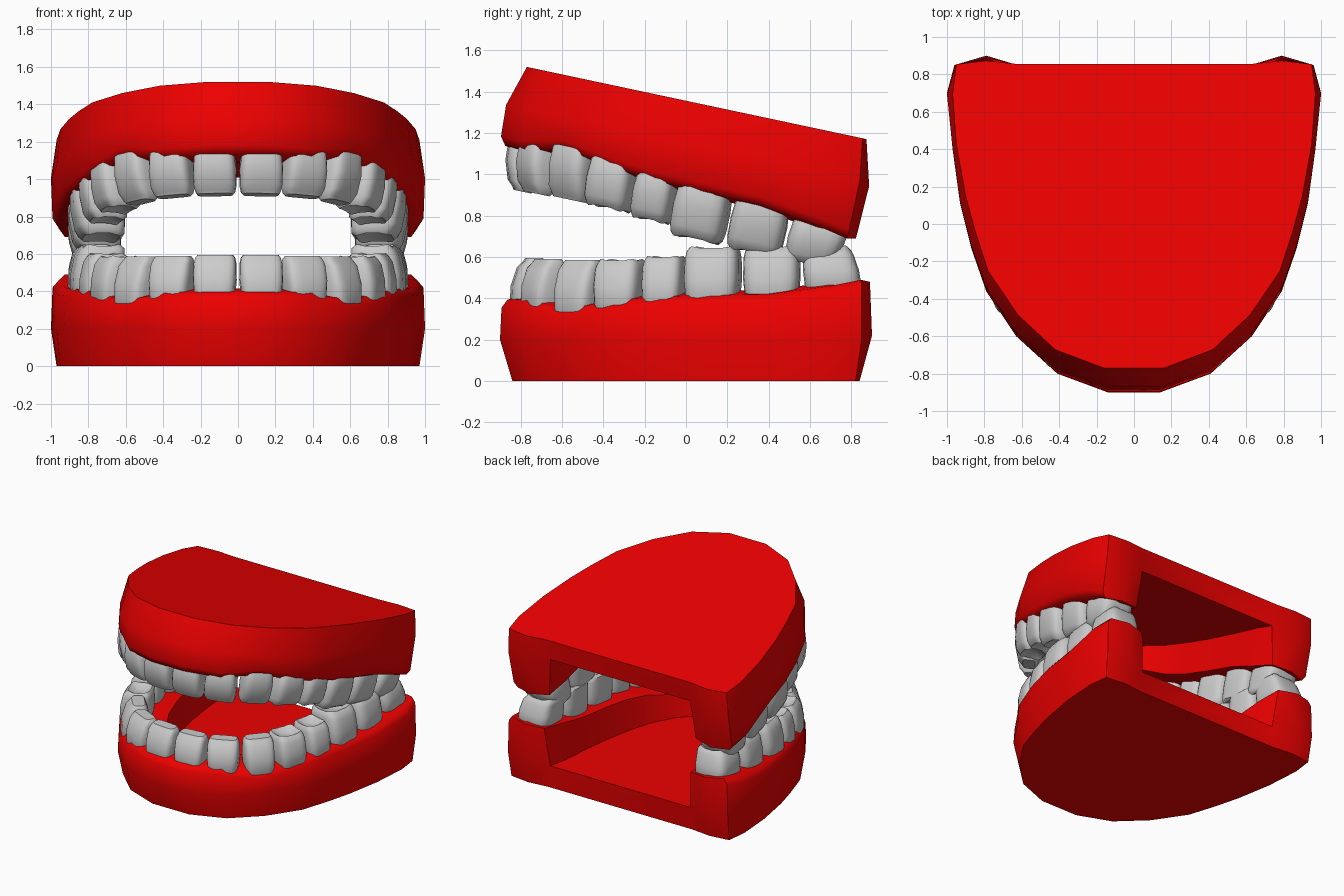
import bpy, bmesh, math
from mathutils import Vector, Matrix

if "Cube" in bpy.data.objects:
    bpy.data.objects.remove(bpy.data.objects["Cube"])

red = bpy.data.materials.new("gum_red")
red.diffuse_color = (0.85, 0.0, 0.0, 1)
red.use_nodes = True
red.node_tree.nodes["Principled BSDF"].inputs["Base Color"].default_value = red.diffuse_color

# Upper jaw is the lower jaw mirrored and tilted open by 12 degrees
T = math.radians(12)
c, s = math.cos(T), math.sin(T)
UPPER = (Matrix.Translation((0, -0.77, 1.52))
         @ Matrix(((1, 0, 0, 0), (0, c, -s, 0), (0, -s, -c, 0), (0, 0, 0, 1)))
         @ Matrix.Translation((0, 0.84, 0)))
JAWS = {"lower": Matrix.Identity(4), "upper": UPPER}


def finish(bm, name, matrix, angle, mat=None):
    bm.transform(matrix)
    bmesh.ops.recalc_face_normals(bm, faces=bm.faces)
    me = bpy.data.meshes.new(name)
    bm.to_mesh(me)
    bm.free()
    me.shade_smooth()
    me.set_sharp_from_angle(angle=math.radians(angle))
    if mat:
        me.materials.append(mat)
    ob = bpy.data.objects.new(name, me)
    bpy.context.collection.objects.link(ob)


# Gum half-arch stations, front to back: outer wall (x, y, rim z), base edge, inner floor edge
OUTER = [(.14, -.90, .385), (.41, -.80, .385), (.63, -.60, .34), (.79, -.36, .38), (.87, -.13, .40),
         (.93, .11, .405), (.97, .40, .41), (1.0, .70, .45), (.96, .85, .48)]
BASE = [(.16, -.84), (.42, -.74), (.62, -.55), (.78, -.31), (.85, -.09),
        (.90, .10), (.95, .38), (.97, .66), (.95, .82)]
INNER = [(.10, -.53), (.24, -.47), (.35, -.35), (.44, -.18), (.49, 0),
         (.53, .20), (.56, .43), (.58, .68), (.61, .822)]
FLOOR = .17


def gum(name, matrix):
    bm = bmesh.new()

    def side(sx):
        rows = []
        for (ox, oy, rim), (bx, by), (ix, iy) in zip(OUTER, BASE, INNER):
            o, i = Vector((ox, oy)), Vector((ix, iy))
            a, m, n = o.lerp(i, .10), o.lerp(i, .5), o.lerp(i, .92)
            u = o.lerp(i, .02)
            last = iy == .822
            if last:
                m, n = Vector((.79, .89)), Vector((.64, .855))
            pts = [(bx, by, 0), (ox, oy, .2), (*u, rim - .03), (*a, rim + .01),
                   (*m, rim + (0 if last else .03)), (*n, rim - (.01 if last else 0)), (ix, iy, FLOOR)]
            rows.append([bm.verts.new((sx * x, y, z)) for x, y, z in pts])
        cap = [bm.verts.new((sx * x, y, z)) for x, y, z in ((.79, .84, 0), (.79, .90, .22), (.63, .822, 0))]
        # Rounded rear end of the ridge
        e, (c0, c1, i0) = rows[-1], cap
        for f in ((e[0], e[1], c1, c0), (e[1], e[2], c1), (e[2], e[3], e[4], c1),
                  (e[4], e[5], c1), (e[5], e[6], c1), (e[6], i0, c0, c1)):
            bm.faces.new(f)
        return rows, cap

    right, rc = side(1)
    left, lc = side(-1)
    ring = left[::-1] + right
    for p, q in zip(ring, ring[1:]):
        for k in range(6):
            bm.faces.new((p[k], q[k], q[k + 1], p[k + 1]))
    # Flat base, inner floor and back edge of the plate
    bm.faces.new([r[0] for r in ring] + [rc[0], rc[2], lc[2], lc[0]])
    bm.faces.new([r[6] for r in ring])
    bm.faces.new((ring[0][6], ring[-1][6], rc[2], lc[2]))
    finish(bm, name, matrix, 58, red)


# Teeth: centre x, y, turn in degrees, width, depth, top z, gum z
TEETH = {
    "central_incisor": (.124, -.76, 5, .23, .18, .595, .37),
    "lateral_incisor": (.355, -.69, 25, .23, .18, .59, .37),
    "canine": (.54, -.515, 50, .22, .20, .585, .34),
    "first_premolar": (.66, -.32, 68, .23, .23, .585, .37),
    "second_premolar": (.725, -.105, 76, .20, .24, .60, .38),
    "first_molar": (.755, .13, 82, .27, .28, .645, .39),
    "second_molar": (.77, .415, 87, .275, .28, .65, .40),
    "third_molar": (.775, .70, 90, .27, .27, .65, .46),
}
SEG = 20


def tooth(name, matrix, sx, x, y, turn, w, d, top, base):
    bm = bmesh.new()
    front = d < .21
    h = top - base
    tip = .55 if front else .84
    # Rings: height, width scale, depth scale, inward lean
    rings = [(base - .08, .7, .6, 0), (base, .93, 1, 0), (base + .4 * h, 1, 1, .005),
             (base + .8 * h, .98, (1 + tip) / 2, .015), (top - .015, .92, tip, .025),
             (top, .82, tip * .82, .025)]
    if not front:
        rings.append((top - .03, .35, .3, .025))
    loops = []
    for z, ws, ds, lean in rings:
        loop = []
        for i in range(SEG):
            a = 2 * math.pi * (i + .5) / SEG
            ca, sa = math.cos(a), math.sin(a)
            px = math.copysign(abs(ca) ** .45, ca) * w / 2 * ws
            py = math.copysign(abs(sa) ** .5, sa) * d / 2 * ds + lean
            # The last molar flares towards the back at its root
            if "third" in name and px > 0:
                px *= 1.2 - .45 * max(0, (z - base) / h)
            # Molar cusps: raise the corners of the chewing surface
            cusp = .012 * abs(math.sin(2 * a)) if not front and z == top else 0
            loop.append(bm.verts.new((px, py, z + cusp - (.006 if cusp else 0))))
        loops.append(loop)
    for p, q in zip(loops, loops[1:]):
        for i in range(SEG):
            j = (i + 1) % SEG
            bm.faces.new((p[i], p[j], q[j], q[i]))
    bm.faces.new(loops[0])
    bm.faces.new(loops[-1])
    place = (Matrix.Diagonal((sx, 1, 1, 1)) @ Matrix.Translation((x, y, 0))
             @ Matrix.Rotation(math.radians(turn), 4, 'Z'))
    finish(bm, name, matrix @ place, 50)


for jaw, m in JAWS.items():
    gum(jaw + "_gum", m)
    for side_name, sx in (("right", 1), ("left", -1)):
        for label, spec in TEETH.items():
            tooth(f"{jaw}_{label}_{side_name}", m, sx, *spec)
